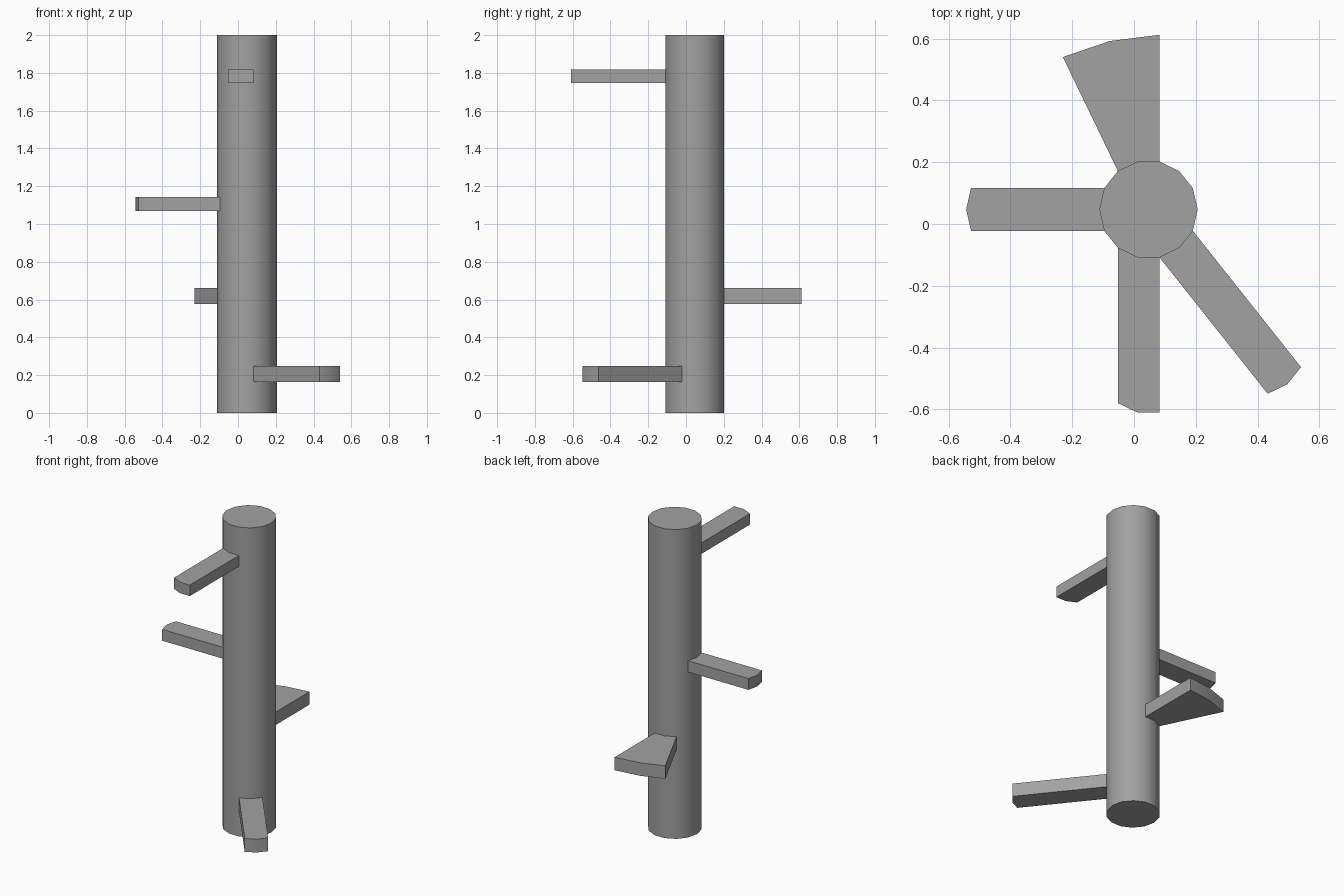
import bpy, bmesh, math
from mathutils import Vector

cube = bpy.data.objects.get("Cube")
if cube:
    bpy.data.objects.remove(cube)

SIDES, RADIUS, HEIGHT = 14, 0.159, 2.0
CENTRE = Vector((0.047, 0.047))

grey = bpy.data.materials.new("plain grey")
grey.use_nodes = True
grey.diffuse_color = (0.36, 0.36, 0.36, 1)
grey.node_tree.nodes["Principled BSDF"].inputs["Base Color"].default_value = grey.diffuse_color


def rim(i):
    """Corner i of the trunk outline, counted anticlockwise from +x."""
    a = math.tau * i / SIDES
    return CENTRE + RADIUS * Vector((math.cos(a), math.sin(a)))


def prism(name, outline, z0, z1):
    """Extrude a flat outline upwards from z0 to z1."""
    bm = bmesh.new()
    base = bm.faces.new([bm.verts.new((p[0], p[1], z0)) for p in outline])
    top = bmesh.ops.extrude_face_region(bm, geom=[base], use_keep_orig=True)["geom"]
    bmesh.ops.translate(bm, vec=(0, 0, z1 - z0),
                        verts=[v for v in top if isinstance(v, bmesh.types.BMVert)])
    bmesh.ops.recalc_face_normals(bm, faces=bm.faces)
    mesh = bpy.data.meshes.new(name)
    bm.to_mesh(mesh)
    bm.free()
    mesh.materials.append(grey)
    obj = bpy.data.objects.new(name, mesh)
    bpy.context.collection.objects.link(obj)
    bpy.ops.object.select_all(action='DESELECT')
    obj.select_set(True)
    bpy.context.view_layer.objects.active = obj
    bpy.ops.object.shade_smooth_by_angle(angle=math.radians(30))
    return obj


def branch(name, first, z0, z1, tip):
    """Branch growing from two neighbouring trunk sides; tip runs anticlockwise."""
    root = [rim(first + k) for k in range(3)]
    prism(name, root + list(reversed(tip)), z0, z1)


def shifted(first, offset):
    """Tip that repeats the root outline, moved outwards."""
    return [rim(first + k) + Vector(offset) for k in range(3)]


# Trunk
prism("trunk", [rim(i) for i in range(SIDES)], 0, HEIGHT)

# Straight branches
branch("front_branch", 9, 1.746, 1.817, shifted(9, (0, -0.502)))
branch("right_branch", 6, 1.07, 1.143, shifted(6, (-0.431, 0)))
branch("low_diagonal_branch", 11, 0.163, 0.249, shifted(11, (0.35, -0.441)))

# Flared branch at the back
branch("back_flared_branch", 3, 0.577, 0.661,
       [(0.082, 0.612), (-0.078, 0.592), (-0.23, 0.54)])
